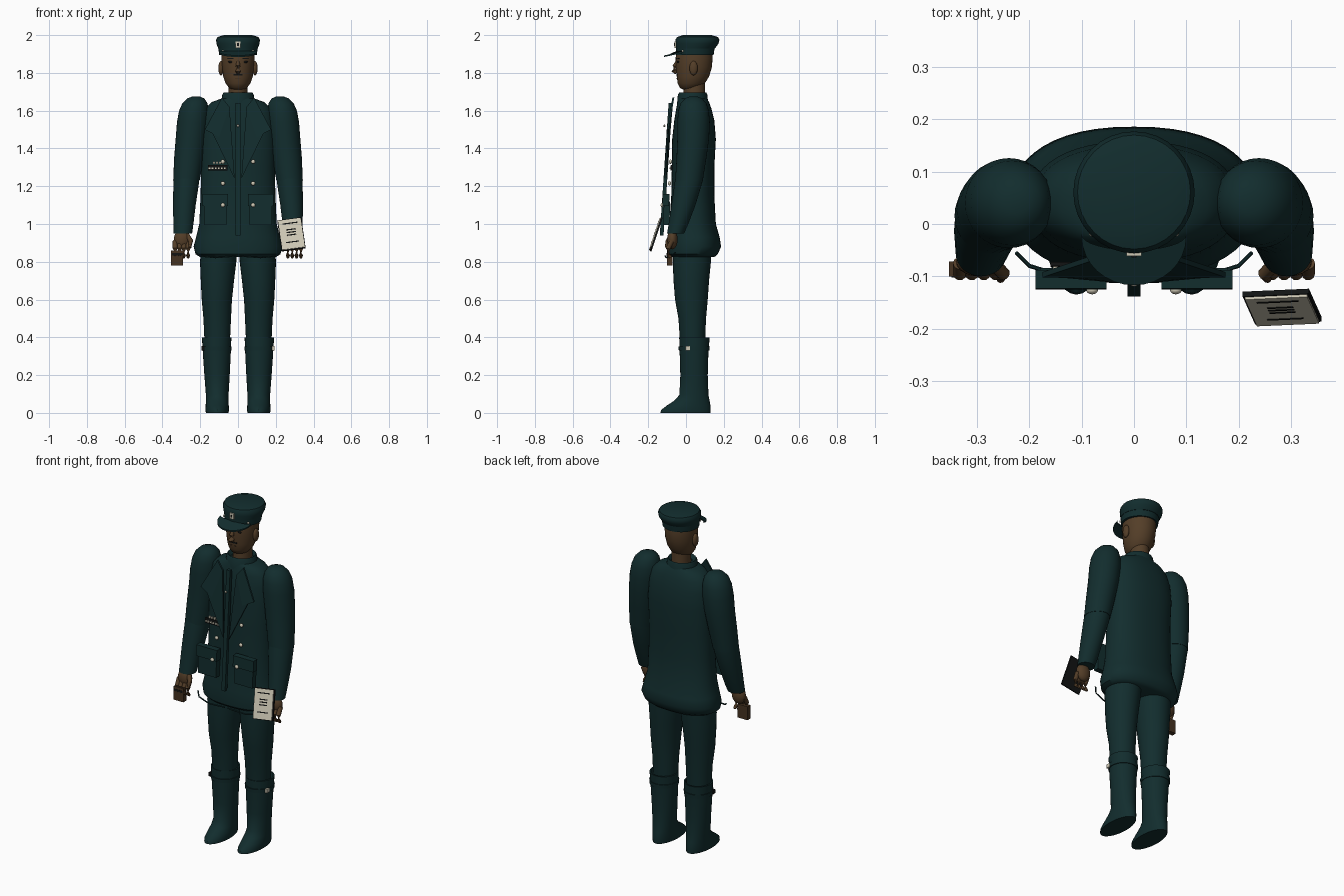
import bpy, bmesh, math
from mathutils import Matrix, Vector


def material(name, rgb):
    m = bpy.data.materials.new(name)
    m.diffuse_color = (*rgb, 1)
    return m


TEAL = material("dark teal cloth", (0.006, 0.026, 0.027))
SKIN = material("brown skin", (0.088, 0.048, 0.021))
CREAM = material("cream", (0.62, 0.58, 0.46))
BLACK = material("near black", (0.006, 0.007, 0.007))
BROWN = material("dark brown", (0.06, 0.032, 0.015))


def finish(bm, name, mat):
    bmesh.ops.recalc_face_normals(bm, faces=bm.faces)
    me = bpy.data.meshes.new(name)
    bm.to_mesh(me)
    bm.free()
    me.materials.append(mat)
    ob = bpy.data.objects.new(name, me)
    bpy.context.collection.objects.link(ob)
    return ob


def skin_rings(name, rings, mat):
    """Closed tube through rings of points."""
    bm = bmesh.new()
    vs = [[bm.verts.new(p) for p in r] for r in rings]
    n = len(vs[0])
    for a, b in zip(vs, vs[1:]):
        for i in range(n):
            bm.faces.new((a[i], a[(i + 1) % n], b[(i + 1) % n], b[i]))
    bm.faces.new(vs[0])
    bm.faces.new(vs[-1])
    return finish(bm, name, mat)


def loft(name, secs, mat, side=1, power=2.0, n=32):
    """Horizontal oval sections: (z, centre x, half width, y front, y back)."""
    rings = []
    for z, cx, rx, y0, y1 in secs:
        ring = []
        for i in range(n):
            a = 2 * math.pi * i / n
            c, s = math.cos(a), math.sin(a)
            x = cx + rx * math.copysign(abs(c) ** (2 / power), c)
            y = (y0 + y1) / 2 + (y1 - y0) / 2 * math.copysign(abs(s) ** (2 / power), s)
            ring.append((side * x, y, z))
        rings.append(ring)
    return skin_rings(name, rings, mat)


def box(name, size, mat, matrix):
    bm = bmesh.new()
    bmesh.ops.create_cube(bm, size=1, matrix=matrix @ Matrix.Diagonal((*size, 1)))
    return finish(bm, name, mat)


def ball(name, loc, radii, mat):
    bm = bmesh.new()
    bmesh.ops.create_uvsphere(bm, u_segments=20, v_segments=12, radius=1,
                              matrix=Matrix.Translation(loc) @ Matrix.Diagonal((*radii, 1)))
    return finish(bm, name, mat)


def rod(name, pts, radii, mat, n=10):
    """Round tapering limb along a short path."""
    rings = []
    for i, (p, r) in enumerate(zip(pts, radii)):
        d = Vector(pts[min(i + 1, len(pts) - 1)]) - Vector(pts[max(i - 1, 0)])
        q = d.to_track_quat('Z', 'Y')
        rings.append([Vector(p) + q @ Vector((r * math.cos(2 * math.pi * k / n),
                                              r * math.sin(2 * math.pi * k / n), 0)) for k in range(n)])
    return skin_rings(name, rings, mat)


def front(z):
    """Depth of the loose panels in front of the jacket."""
    prof = [(0.8, -0.118), (1.15, -0.108), (1.5, -0.092), (1.68, -0.06)]
    for (za, ya), (zb, yb) in zip(prof, prof[1:]):
        if z <= zb:
            return ya + (yb - ya) * (z - za) / (zb - za)
    return prof[-1][1]


def plate(name, pts, mat, lift=0.0, t=0.01):
    """Flat panel from (x, z) outline, following the jacket front."""
    return skin_rings(name, [[(x, front(z) - lift - d, z) for x, z in pts] for d in (0, t)], mat)


def rect(x0, x1, z0, z1):
    return [(x0, z0), (x1, z0), (x1, z1), (x0, z1)]


# Jacket body and collar
loft("jacket_body", [(0.825, 0, 0.2, -0.085, 0.15), (0.84, 0, 0.225, -0.1, 0.168), (0.88, 0, 0.235, -0.102, 0.186),
                     (0.93, 0, 0.222, -0.097, 0.178), (1.0, 0, 0.205, -0.088, 0.158), (1.15, 0, 0.198, -0.078, 0.15),
                     (1.3, 0, 0.195, -0.075, 0.15), (1.45, 0, 0.198, -0.073, 0.158), (1.55, 0, 0.19, -0.062, 0.15),
                     (1.61, 0, 0.175, -0.052, 0.135), (1.645, 0, 0.14, -0.045, 0.122), (1.665, 0, 0.085, -0.04, 0.11)],
     TEAL, power=2.3, n=48)
loft("collar", [(1.63, 0, 0.092, -0.048, 0.118), (1.685, 0, 0.083, -0.043, 0.113), (1.695, 0, 0.078, -0.036, 0.108),
                (1.675, 0, 0.06, -0.02, 0.1)], TEAL)

# Neck, head and face
loft("neck", [(1.64, 0, 0.052, -0.015, 0.1), (1.75, 0, 0.05, -0.012, 0.1)], SKIN)
loft("head", [(1.712, 0, 0.03, -0.015, 0.05), (1.72, 0, 0.047, -0.032, 0.075), (1.745, 0, 0.066, -0.044, 0.1),
              (1.78, 0, 0.078, -0.049, 0.122), (1.83, 0, 0.085, -0.053, 0.137), (1.88, 0, 0.088, -0.055, 0.141),
              (1.93, 0, 0.085, -0.045, 0.135)], SKIN)
rod("nose", [(0, -0.045, 1.865), (0, -0.06, 1.835), (0, -0.063, 1.812), (0, -0.05, 1.8)],
    [0.008, 0.012, 0.016, 0.01], SKIN)
box("moustache", (0.05, 0.012, 0.008), BLACK, Matrix.Translation((0, -0.045, 1.79)))
box("mouth", (0.034, 0.008, 0.005), BROWN, Matrix.Translation((0, -0.045, 1.77)))
for s, side in ((1, "left"), (-1, "right")):
    ball(side + "_ear", (s * 0.09, 0.04, 1.825), (0.014, 0.022, 0.038), SKIN)
    ball(side + "_eye", (s * 0.038, -0.041, 1.858), (0.014, 0.007, 0.006), BLACK)
    box(side + "_eyebrow", (0.034, 0.008, 0.006), BLACK,
        Matrix.Translation((s * 0.038, -0.043, 1.877)) @ Matrix.Rotation(s * 0.4, 4, 'Z'))

# Peaked cap
loft("cap_band", [(1.895, 0, 0.1, -0.052, 0.146), (1.935, 0, 0.104, -0.053, 0.152)], TEAL)
loft("cap_crown", [(1.93, 0, 0.105, -0.053, 0.154), (1.955, 0, 0.114, -0.055, 0.172), (1.975, 0, 0.116, -0.056, 0.177),
                   (1.99, 0, 0.108, -0.048, 0.17), (2.0, 0, 0.075, -0.015, 0.135)], TEAL)
angles = [math.pi * k / 16 for k in range(17)]
visor = [[(0.1 * math.cos(a), -0.02 - 0.03 * math.sin(a), 1.912 + dz) for a in angles]
         + [(0.1 * math.cos(a), -0.025 - 0.092 * math.sin(a), 1.908 - 0.02 * math.sin(a) + dz) for a in reversed(angles)]
         for dz in (-0.004, 0.004)]
skin_rings("cap_visor", visor, TEAL)
box("cap_badge", (0.028, 0.009, 0.034), CREAM, Matrix.Translation((0, -0.057, 1.95)))
box("cap_badge_centre", (0.01, 0.008, 0.014), BLACK, Matrix.Translation((0, -0.06, 1.95)))
for s in (1, -1):
    ball("cap_strap_button", (s * 0.08, -0.018, 1.915), (0.006, 0.006, 0.006), CREAM)

# Jacket front: placket, lapels, pockets, buttons
plate("placket", rect(-0.012, 0.012, 0.94, 1.64), TEAL, 0.005, 0.02)
ball("placket_button", (0, front(1.52) - 0.026, 1.52), (0.007, 0.005, 0.007), CREAM)
for s, side in ((1, "left"), (-1, "right")):
    def flip(pts):
        return [(s * x, z) for x, z in pts]
    plate(side + "_lapel_upper", flip([(0.045, 1.62), (0.085, 1.67), (0.175, 1.5), (0.1, 1.46)]), TEAL)
    plate(side + "_lapel_lower", flip([(0.045, 1.62), (0.1, 1.46), (0.135, 1.48), (0.018, 1.24)]), TEAL)
    plate(side + "_pocket", flip(rect(0.06, 0.18, 0.995, 1.12)), TEAL, -0.025, 0.033)
    plate(side + "_pocket_flap", flip(rect(0.053, 0.188, 1.095, 1.16)), TEAL, -0.02, 0.036)
    for z in (1.1, 1.215, 1.33):
        ball(side + "_button", (s * 0.08, front(z) - (0.017 if z < 1.2 else -0.018), z), (0.011, 0.008, 0.011), CREAM)
    # loose hem cord
    rod(side + "_hem_cord", [(s * 0.225, -0.055, 0.85), (s * 0.2, -0.08, 0.83), (s * 0.12, -0.105, 0.822),
                             (s * 0.01, -0.11, 0.83)], [0.004] * 4, TEAL, 6)

# Ribbon bars on the chest
for k in range(4):
    plate("upper_ribbon", rect(-0.133 + k * 0.016, -0.123 + k * 0.016, 1.318, 1.33), CREAM, -0.022, 0.008)
for k in range(6):
    plate("lower_ribbon", rect(-0.155 + k * 0.016, -0.145 + k * 0.016, 1.292, 1.3), CREAM, -0.022, 0.008)
plate("ribbon_backing", rect(-0.16, -0.055, 1.283, 1.312), BLACK, -0.028, 0.008)

# Arms, hands, legs and boots
for s, side in ((1, "left"), (-1, "right")):
    loft(side + "_upper_sleeve", [(1.675, 0.222, 0.02, 0.02, 0.06), (1.665, 0.224, 0.045, -0.005, 0.085),
                                  (1.64, 0.228, 0.066, -0.028, 0.108), (1.6, 0.233, 0.079, -0.041, 0.121),
                                  (1.54, 0.239, 0.084, -0.046, 0.126), (1.45, 0.248, 0.082, -0.046, 0.122),
                                  (1.35, 0.26, 0.078, -0.05, 0.108), (1.23, 0.273, 0.07, -0.057, 0.089)], TEAL, s)
    loft(side + "_forearm_sleeve", [(1.26, 0.271, 0.067, -0.053, 0.09), (1.22, 0.274, 0.068, -0.06, 0.086),
                                    (1.1, 0.284, 0.06, -0.077, 0.05), (1.0, 0.289, 0.053, -0.092, 0.012),
                                    (0.95, 0.292, 0.049, -0.1, -0.01)], TEAL, s)
    ball(side + "_palm", (s * 0.297, -0.072, 0.918), (0.043, 0.028, 0.052), SKIN)
    for k in range(4):
        x = s * (0.264 + k * 0.023)
        rod(side + "_finger", [(x, -0.075, 0.91), (x, -0.095, 0.87), (x, -0.092, 0.835), (x, -0.08, 0.822)],
            [0.013, 0.013, 0.011, 0.007], SKIN)
    rod(side + "_thumb", [(s * 0.27, -0.075, 0.94), (s * 0.25, -0.095, 0.91), (s * 0.255, -0.105, 0.875)],
        [0.014, 0.013, 0.008], SKIN)
    loft(side + "_trouser_leg", [(0.88, 0.1, 0.095, -0.07, 0.135), (0.8, 0.105, 0.096, -0.07, 0.132),
                                 (0.7, 0.109, 0.088, -0.066, 0.122), (0.6, 0.112, 0.08, -0.058, 0.115),
                                 (0.5, 0.11, 0.073, -0.04, 0.106), (0.35, 0.11, 0.066, -0.03, 0.1)], TEAL, s)
    loft(side + "_boot", [(0, 0.11, 0.06, -0.135, 0.13), (0.015, 0.11, 0.062, -0.132, 0.131),
                          (0.04, 0.11, 0.061, -0.1, 0.129), (0.065, 0.11, 0.06, -0.062, 0.125),
                          (0.095, 0.11, 0.06, -0.035, 0.119), (0.2, 0.111, 0.067, -0.03, 0.115),
                          (0.3, 0.112, 0.073, -0.033, 0.118), (0.4, 0.113, 0.078, -0.036, 0.125),
                          (0.4, 0.113, 0.07, -0.028, 0.117), (0.37, 0.113, 0.066, -0.024, 0.112)], TEAL, s)
    loft(side + "_boot_strap", [(0.33, 0.113, 0.078, -0.038, 0.124), (0.352, 0.113, 0.08, -0.04, 0.126)], TEAL, s)
    box(side + "_boot_buckle", (0.012, 0.024, 0.022), CREAM if s > 0 else BLACK,
        Matrix.Translation((s * 0.186, 0.01, 0.342)))

# Notepad in the left hand
pad = (Matrix.Translation((0.283, -0.158, 0.945)) @ Matrix.Rotation(-0.32, 4, 'X') @ Matrix.Rotation(-0.14, 4, 'Y'))
box("notepad_board", (0.128, 0.01, 0.172), BLACK, pad)
box("notepad_paper", (0.12, 0.008, 0.164), CREAM, pad @ Matrix.Translation((0, -0.006, 0)))
for z, w in ((0.06, 0.08), (0.025, 0.05), (0.01, 0.05), (-0.005, 0.05), (-0.045, 0.07)):
    box("notepad_ruled_line", (w, 0.003, 0.006), BLACK, pad @ Matrix.Translation((0, -0.0095, z)))

# Small case in the right hand
case = Matrix.Translation((-0.322, -0.086, 0.82))
box("hand_case", (0.064, 0.028, 0.08), BROWN, case)
box("hand_case_stripe", (0.054, 0.006, 0.012), BLACK, case @ Matrix.Translation((0, -0.013, 0.02)))

# Smooth shading with sharp edges kept
bpy.ops.object.select_all(action='SELECT')
bpy.context.view_layer.objects.active = bpy.data.objects["jacket_body"]
bpy.ops.object.shade_smooth_by_angle(angle=math.radians(40))
